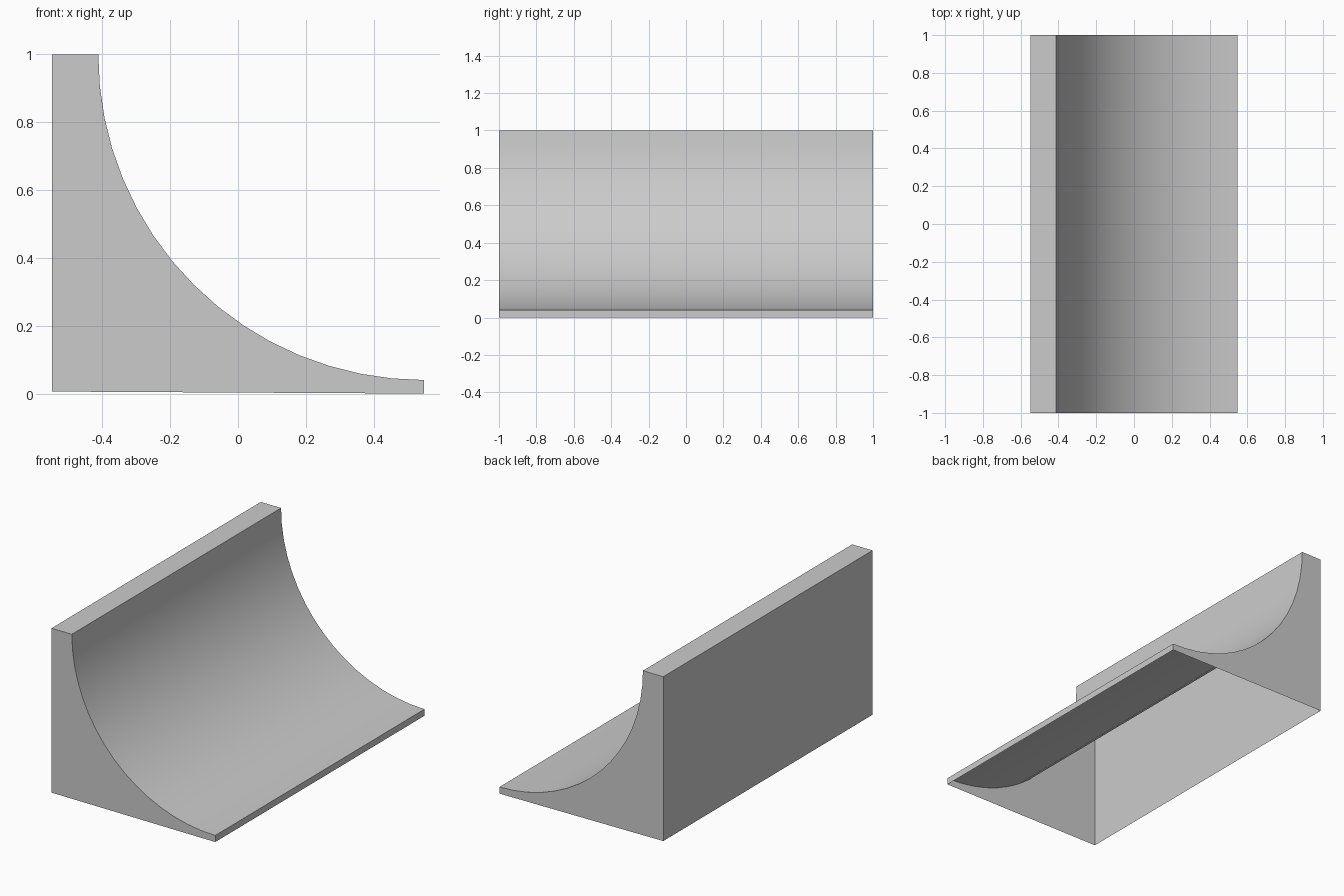
import bpy, bmesh
from math import sin, cos, pi

if "Cube" in bpy.data.objects:
    bpy.data.objects.remove(bpy.data.objects["Cube"])

HALF_X, HALF_Y = 0.548, 1.0
RADIUS, LIP, SEGMENTS = 0.96, 0.04, 16
BACK_Z = 0.006          # rear underside edge sits slightly higher

# side profile: underside front corner, riding curve, deck, back wall foot
profile = [(HALF_X, 0.0)]
for i in range(SEGMENTS + 1):
    a = pi / 2 * i / SEGMENTS
    profile.append((HALF_X - RADIUS * sin(a), LIP + RADIUS * (1 - cos(a))))
profile += [(-HALF_X, 1.0), (-HALF_X, BACK_Z)]

bm = bmesh.new()
near = [bm.verts.new((x, -HALF_Y, z)) for x, z in profile]
far = [bm.verts.new((x, HALF_Y, z)) for x, z in profile]

# lip, curve, deck and back wall; the underside stays open
for i in range(len(profile) - 1):
    bm.faces.new((near[i], far[i], far[i + 1], near[i + 1]))

# end panels
bm.faces.new(near)
bm.faces.new(far[::-1])

mesh = bpy.data.meshes.new("quarter_pipe_ramp")
bm.to_mesh(mesh)
bm.free()
ramp = bpy.data.objects.new("quarter_pipe_ramp", mesh)
bpy.context.collection.objects.link(ramp)

# smooth riding curve with crisp edges
bpy.context.view_layer.objects.active = ramp
ramp.select_set(True)
bpy.ops.object.shade_smooth_by_angle()
